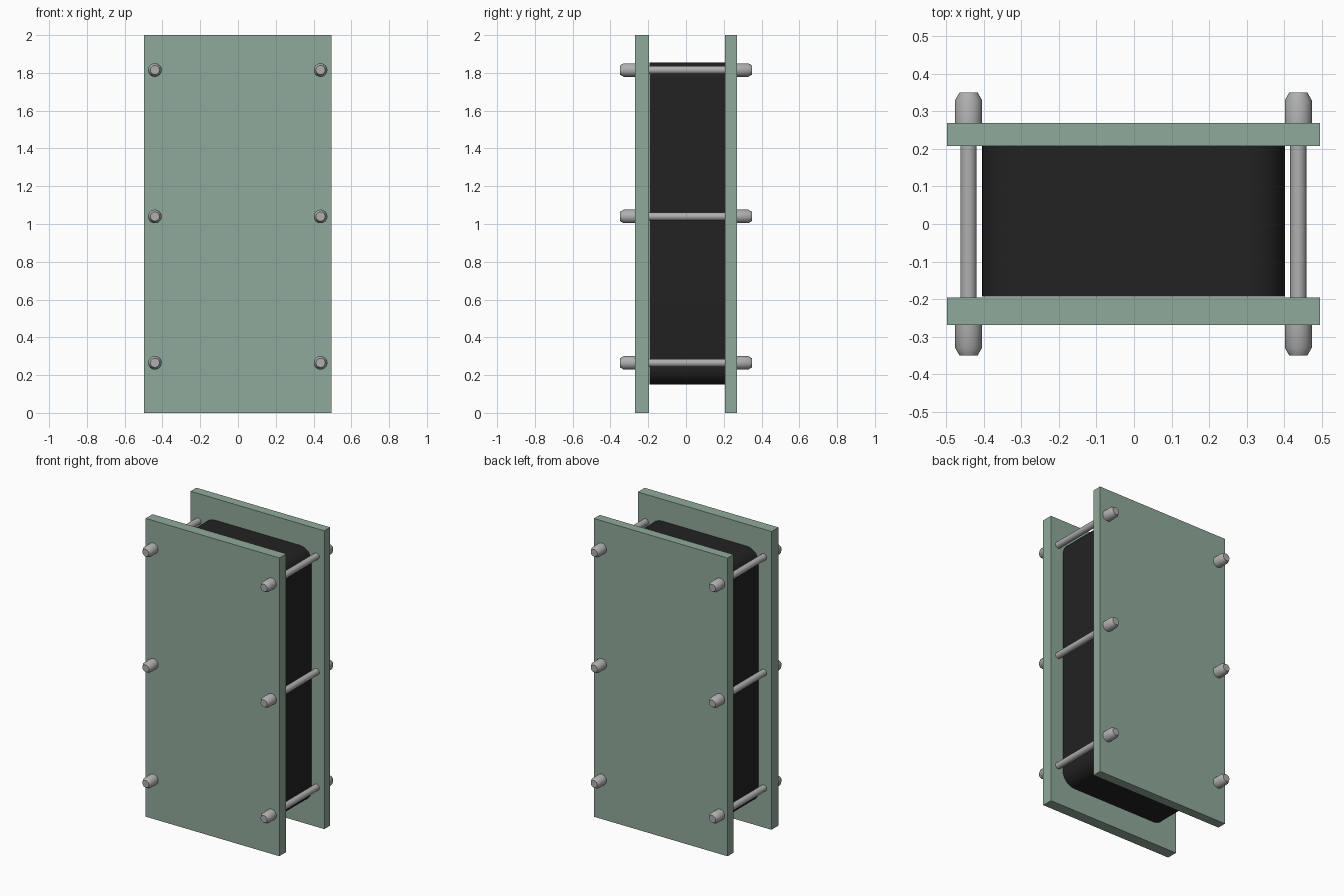
import bpy, bmesh, math
from mathutils import Matrix, Vector

if "Cube" in bpy.data.objects:
    bpy.data.objects.remove(bpy.data.objects["Cube"])


def material(name, rgb):
    m = bpy.data.materials.new(name)
    m.diffuse_color = (*rgb, 1)
    m.use_nodes = True
    m.node_tree.nodes["Principled BSDF"].inputs["Base Color"].default_value = m.diffuse_color
    return m


GREEN = material("sage green", (0.28, 0.40, 0.325))
BLACK = material("soft black", (0.016, 0.016, 0.016))
STEEL = material("light steel", (0.43, 0.43, 0.43))


def finish(name, bm, mat, smooth=None):
    bmesh.ops.recalc_face_normals(bm, faces=bm.faces[:])
    me = bpy.data.meshes.new(name)
    bm.to_mesh(me)
    bm.free()
    ob = bpy.data.objects.new(name, me)
    bpy.context.collection.objects.link(ob)
    me.materials.append(mat)
    if smooth:
        bpy.ops.object.select_all(action='DESELECT')
        ob.select_set(True)
        bpy.context.view_layer.objects.active = ob
        bpy.ops.object.shade_smooth_by_angle(angle=math.radians(smooth))
    return ob


def box(x0, x1, y0, y1, z0, z1):
    bm = bmesh.new()
    size = Vector((x1 - x0, y1 - y0, z1 - z0))
    mid = Vector((x0 + x1, y0 + y1, z0 + z1)) / 2
    bmesh.ops.create_cube(bm, size=1, matrix=Matrix.Translation(mid) @ Matrix.Diagonal((*size, 1)))
    return bm


def lathe_y(name, x, z, profile, mat, sides=32):
    """Solid turned about a line along y, from (radius, y) points."""
    bm = bmesh.new()
    rings = []
    for r, y in profile:
        rings.append([bm.verts.new((x + r * math.cos(2 * math.pi * i / sides), y,
                                    z + r * math.sin(2 * math.pi * i / sides)))
                      for i in range(sides)])
    for a, b in zip(rings, rings[1:]):
        for i in range(sides):
            j = (i + 1) % sides
            bm.faces.new((a[i], a[j], b[j], b[i]))
    bm.faces.new(rings[0])
    bm.faces.new(rings[-1])
    return finish(name, bm, mat, 30)


# Outer plates
finish("front_plate", box(-0.497, 0.495, -0.269, -0.196, 0, 2), GREEN)
finish("back_plate", box(-0.497, 0.495, 0.207, 0.269, 0, 2), GREEN)

# Core block with corners rounded along y
bm = box(-0.404, 0.402, -0.193, 0.207, 0.15, 1.855)
edges = [e for e in bm.edges if abs(e.verts[0].co.y - e.verts[1].co.y) > 0.1]
bmesh.ops.bevel(bm, geom=edges, offset=0.09, segments=10, profile=0.5, affect='EDGES')
finish("core_block", bm, BLACK, 30)

# Tie rods with a chamfered head at each end
for side, x in (("left", -0.44), ("right", 0.437)):
    for level, z in (("lower", 0.265), ("middle", 1.04), ("upper", 1.815)):
        tag = f"{side}_{level}"
        lathe_y(f"tie_rod_{tag}", x, z, [(0.0215, -0.2), (0.0215, 0.21)], STEEL)
        for end, s in (("front", -1), ("back", 1)):
            lathe_y(f"bolt_head_{end}_{tag}", x, z,
                    [(0.036, s * 0.265), (0.036, s * 0.329), (0.024, s * 0.35)], STEEL)
